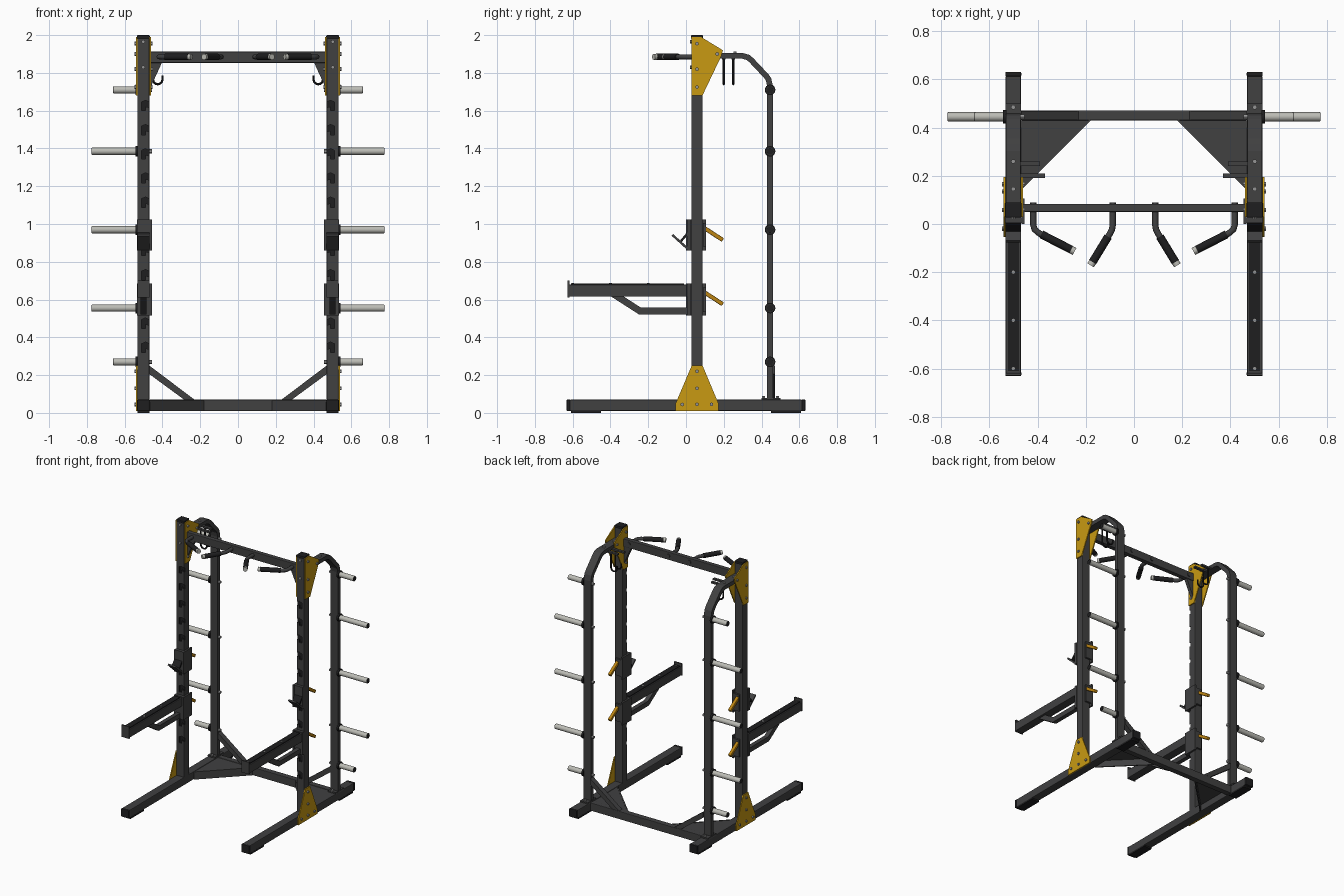
import bpy, bmesh, math
from mathutils import Vector

if "Cube" in bpy.data.objects:
    bpy.data.objects.remove(bpy.data.objects["Cube"])


def material(name, rgb):
    m = bpy.data.materials.new(name)
    m.diffuse_color = (*rgb, 1)
    m.use_nodes = True
    m.node_tree.nodes["Principled BSDF"].inputs["Base Color"].default_value = m.diffuse_color
    return m


GREY = material("charcoal steel", (0.052, 0.052, 0.053))
BLACK = material("black rubber", (0.013, 0.013, 0.014))
YELLOW = material("yellow plate", (0.58, 0.32, 0.006))
ORANGE = material("amber lever", (0.50, 0.23, 0.006))
CHROME = material("pale steel", (0.50, 0.50, 0.46))
BOLT = material("bolt steel", (0.30, 0.30, 0.30))


# ---- shapes: each returns (verts, faces) ----
def prism(pts, lo, hi, axis):
    put = {"x": lambda a, b, h: (h, a, b), "y": lambda a, b, h: (a, h, b),
           "z": lambda a, b, h: (a, b, h)}[axis]
    n = len(pts)
    verts = [put(a, b, h) for h in (lo, hi) for a, b in pts]
    faces = [tuple(range(n)), tuple(range(n, 2 * n))]
    faces += [(i, (i + 1) % n, n + (i + 1) % n, n + i) for i in range(n)]
    return verts, faces


def box(x0, x1, y0, y1, z0, z1):
    return prism([(x0, y0), (x1, y0), (x1, y1), (x0, y1)], z0, z1, "z")


def strip(path, width, lo, hi, axis="x"):
    """Flat bar of constant width following a 2D path with mitred corners."""
    p = [Vector(q) for q in path]
    left, right = [], []
    for i, q in enumerate(p):
        d0 = (q - p[i - 1]).normalized() if i else (p[1] - q).normalized()
        d1 = (p[i + 1] - q).normalized() if i < len(p) - 1 else d0
        n0, n1 = Vector((-d0.y, d0.x)), Vector((-d1.y, d1.x))
        m = (n0 + n1).normalized()
        m *= width / 2 / m.dot(n0)
        left.append(tuple(q + m))
        right.append(tuple(q - m))
    return prism(left + right[::-1], lo, hi, axis)


def tube(path, r, n=16, ref=(0, 0, 1)):
    """Round bar along a path lying in the plane normal to ref."""
    p = [Vector(q) for q in path]
    verts, faces = [], []
    for i, q in enumerate(p):
        t = (p[min(i + 1, len(p) - 1)] - p[max(i - 1, 0)]).normalized()
        u = Vector(ref)
        v = t.cross(u).normalized()
        for k in range(n):
            a = 2 * math.pi * k / n
            verts.append(tuple(q + r * (math.cos(a) * u + math.sin(a) * v)))
    for i in range(len(p) - 1):
        for k in range(n):
            a, b = i * n + k, i * n + (k + 1) % n
            faces.append((a, b, b + n, a + n))
    faces += [tuple(range(n)), tuple(range(len(verts) - n, len(verts)))]
    return verts, faces


def rod_x(x0, x1, y, z, r, n=16):
    return tube([(x0, y, z), (x1, y, z)], r, n)


def part(name, mat, *shapes, mirror=True, bevel=0.0, smooth=False, cutter=None):
    bm = bmesh.new()
    for verts, faces in shapes:
        vs = [bm.verts.new(v) for v in verts]
        for f in faces:
            bm.faces.new([vs[i] for i in f])
    bmesh.ops.recalc_face_normals(bm, faces=bm.faces)
    me = bpy.data.meshes.new(name)
    bm.to_mesh(me)
    bm.free()
    me.materials.append(mat)
    if smooth:
        me.polygons.foreach_set("use_smooth", [True] * len(me.polygons))
        me.set_sharp_from_angle(angle=math.radians(40))
    ob = bpy.data.objects.new(name, me)
    bpy.context.collection.objects.link(ob)
    if bevel:
        b = ob.modifiers.new("bevel", "BEVEL")
        b.width, b.segments = bevel, 2
    if cutter:
        c = ob.modifiers.new("cut", "BOOLEAN")
        c.object, c.operation, c.solver = cutter, "DIFFERENCE", "EXACT"
        c.material_mode = "TRANSFER"
    if mirror:
        ob.modifiers.new("mirror", "MIRROR")
    return ob


X0, X1 = 0.469, 0.533      # inner and outer faces of the side frames
XC = 0.501

# ---- base ----
part("base_rail", GREY, box(X0, X1, -0.615, 0.615, 0.01, 0.07), bevel=0.005)
part("base_end_cap", BLACK, *[box(X0 - .001, X1 + .001, a, a + 0.02, 0.009, 0.071)
                              for a in (-0.632, 0.612)], bevel=0.005)
part("foot_pad", BLACK, box(X0, X1, -0.61, -0.45, 0, 0.012), box(X0, X1, 0.45, 0.61, 0, 0.012))
part("rear_cross_tube", GREY, box(-X0, X0, 0.43, 0.472, 0.01, 0.07), mirror=False, bevel=0.004)
part("base_gusset", GREY,
     prism([(X0, 0.14), (X0, 0.43), (0.18, 0.43)], 0.058, 0.066, "z"),
     strip([(X0, 0.145), (0.183, 0.431)], 0.008, 0.01, 0.068, "z"))
part("rear_diagonal_brace", GREY,
     prism([(X0, 0.25), (X0, 0.205), (0.285, 0.07), (0.23, 0.07)], 0.432, 0.47, "y"))

# ---- front uprights with hook slots ----
slots = []
for i in range(11):
    z = 0.34 + 0.128 * i
    slots.append(prism([(.45, z + .015), (.49, z + .035), (.512, z + .025), (.512, z - .02),
                        (.49, z - .02), (.49, z + .002), (.45, z - .01)], 0.02, 0.04, "y"))
cut = part("slot_cutter", BLACK, *slots, mirror=False)
cut.hide_render = True
cut.hide_viewport = False
cut.display_type = "WIRE"
part("front_upright", GREY, box(X0, X1, 0.028, 0.088, 0.06, 1.985), bevel=0.005, cutter=cut)
part("upright_cap", BLACK, box(X0 - .002, X1 + .002, 0.026, 0.09, 1.98, 2.0), bevel=0.005)

# ---- rear uprights bending forward to the top ----
rear = [(.445, .07), (.445, 1.73), (.437, 1.765), (.425, 1.783),
        (.345, 1.868), (.328, 1.882), (.30, 1.89), (.085, 1.89)]
part("rear_upright", GREY, strip(rear, 0.03, X0 + .002, X1 - .002))
part("rear_upright_foot", GREY, box(X0, X1, 0.40, 0.50, 0.07, 0.08))

# ---- yellow joining plates ----
top_plate = [(.03, 1.99), (.08, 1.99), (.195, 1.92), (.185, 1.885), (.087, 1.68), (.03, 1.68)]
low_plate = [(-.055, .01), (.172, .01), (.172, .05), (.088, .25), (.03, .25), (-.055, .05)]
part("top_joining_plate", YELLOW, prism(top_plate, X1, X1 + .008, "x"),
     prism(top_plate, X0 - .008, X0, "x"))
part("base_joining_plate", YELLOW, prism(low_plate, X1, X1 + .008, "x"))

# ---- pull-up crossbar and grips ----
part("pull_up_crossbar", GREY, box(-X0, X0, 0.05, 0.084, 1.853, 1.912), mirror=False, bevel=0.004)
part("crossbar_gusset", GREY, prism([(X0, 1.71), (X0, 1.86), (.40, 1.86)], 0.055, 0.08, "y"))
ZG = 1.885
wide = [(.418, .09, ZG), (.418, -.005, ZG), (.413, -.022, ZG), (.398, -.036, ZG), (.25, -.112, ZG)]
narrow = [(.088, .09, ZG), (.088, -.005, ZG), (.092, -.025, ZG), (.10, -.04, ZG), (.178, -.168, ZG)]
for label, path in (("outer", wide), ("inner", narrow)):
    a, b = Vector(path[-2]), Vector(path[-1])
    d = (b - a).normalized()
    part(label + "_grip_bar", GREY, tube(path, 0.013), smooth=True)
    part(label + "_grip_sleeve", BLACK, tube([a + d * .015, b - d * .012], 0.017), smooth=True)
    part(label + "_grip_end", CHROME, tube([b - d * .012, b + d * .004], 0.016), smooth=True)

# ---- accessory hooks behind the top plates ----
hooks = []
for y in (0.2, 0.25):
    arc = [(.425 + .025 * math.cos(t), y, 1.765 - .025 * math.sin(t))
           for t in [math.pi * k / 8 for k in range(9)]]
    hooks.append(tube([(.45, y, 1.87)] + arc + [(.40, y, 1.785)], 0.006, 8, (0, 1, 0)))
part("hanging_hook", BLACK, *hooks, smooth=True)
part("hook_bracket", GREY, box(.37, X0 + .01, .19, .21, 1.872, 1.884),
     box(.39, X0 + .01, .24, .26, 1.872, 1.884))

# ---- plate storage pegs ----
pegs = [(1.71, .66), (1.385, .772), (.97, .772), (.555, .772), (.27, .66)]
YP = 0.445
part("storage_peg", CHROME, *[rod_x(.54, x, YP, z, .019, 24) for z, x in pegs], smooth=True)
part("peg_collar", BLACK, *[rod_x(X1 - .004, .543, YP, z, .028, 24) for z, x in pegs], smooth=True)
part("peg_end_plug", BLACK, *[rod_x(x - .01, x + .003, YP, z, .017, 24) for z, x in pegs], smooth=True)
part("peg_nut", BOLT, *[rod_x(.455, X0 + .004, YP, z, .011, 6) for z, x in pegs])


# ---- sliding carriers, shared by safety arms and bar cups ----
def carrier(name, z0, z1, lever_z):
    part(name + "_carrier", GREY, box(.455, X0 - .001, 0, .105, z0, z1),
         box(.455, X1 + .002, .004, .026, z0, z1),
         box(.455, .515, .091, .105, z0 + .02, z1 - .02))
    part(name + "_lever", ORANGE,
         strip([(.095, lever_z), (.195, lever_z - .065)], .022, XC - .012, XC + .012), bevel=0.004)


carrier("safety_arm", 0.515, 0.685, 0.64)
carrier("bar_cup", 0.86, 1.025, 0.98)

# safety arms
part("safety_arm", GREY, box(X0, X1, -.62, .005, .615, .679), bevel=0.004)
part("safety_arm_pad", BLACK, box(XC - .023, XC + .023, -.61, -.01, .67, .685))
part("safety_arm_end_plate", GREY, box(X0, X1, -.628, -.618, .61, .70))
part("safety_arm_brace", GREY,
     strip([(-.385, .63), (-.245, .54), (.005, .54)], .036, XC - .016, XC + .016))
part("pad_screw", BOLT, *[tube([(XC, y, .68), (XC, y, .688)], .007, 8, (1, 0, 0))
                          for y in (-.6, -.4, -.2)])

# bar cups: sloping shelf and raised lip
part("bar_cup_lip", GREY, strip([(-.072, .942), (.012, .866)], .012, X0, X1))
part("bar_cup_shelf", BLACK, strip([(.012, .955), (-.03, .905)], .012, X0, X1))

# ---- bolts ----
side = [(.058, 1.955), (.058, 1.82), (.058, 1.725), (.165, 1.90), (.058, .22), (.058, .13),
        (-.02, .045), (.058, .045), (.135, .045)]
part("side_bolt", BOLT, *[rod_x(X1, X1 + .016, y, z, .010, 6) for y, z in side],
     *[rod_x(X0 - .016, X0, y, z, .010, 6) for y, z in side[:4]])
part("front_bolt", BOLT, *[tube([(XC, .02, z), (XC, .03, z)], .010, 6) for z in (1.965, 1.83)])
part("top_bolt", BOLT, *[tube([(XC, y, 1.90), (XC, y, 1.912)], .010, 6, (1, 0, 0))
                         for y in (.145, .26)])
part("foot_bolt", BOLT, *[tube([(XC, y, .08), (XC, y, .09)], .010, 6, (1, 0, 0))
                          for y in (.41, .485)])
